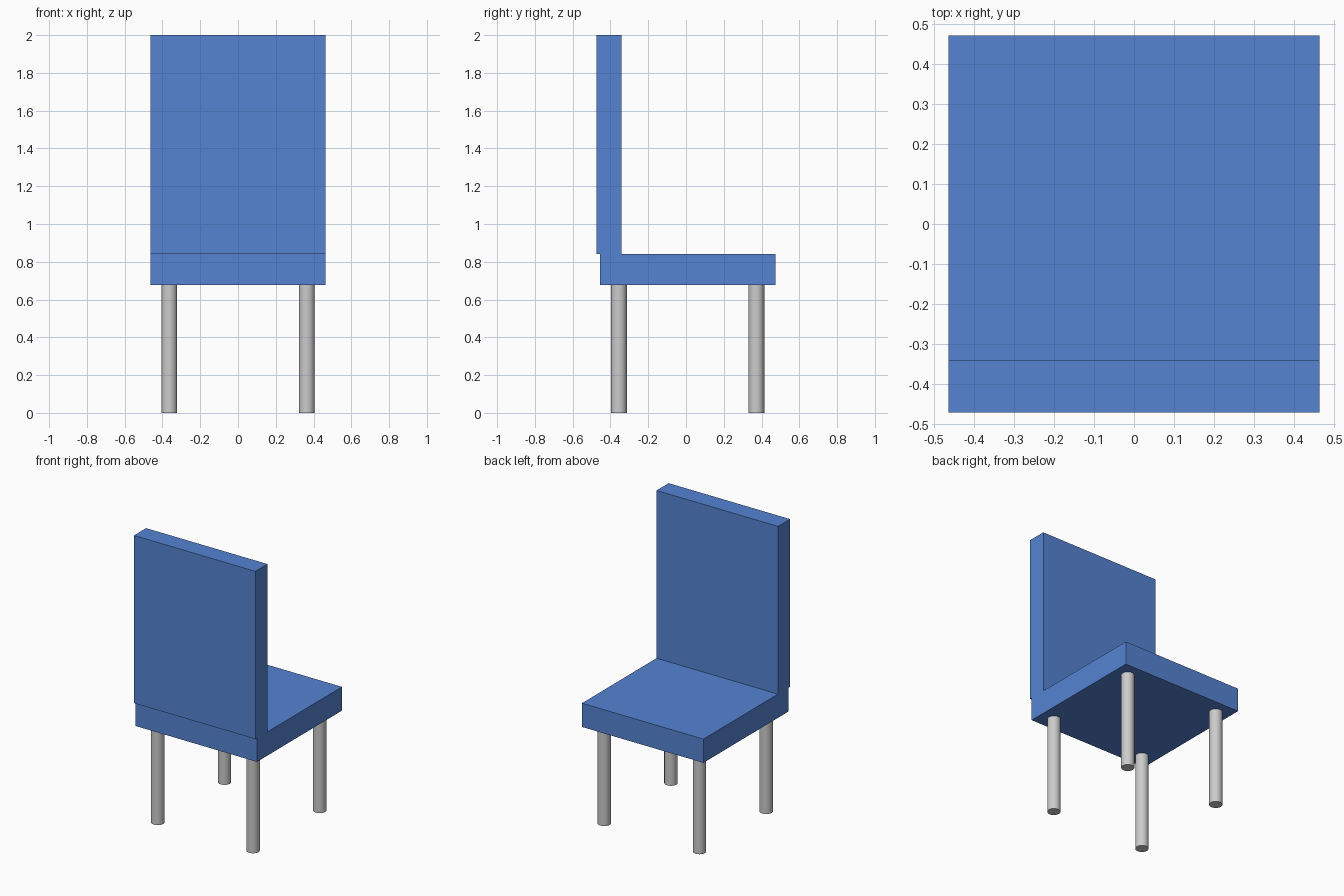
import bpy
import math

if "Cube" in bpy.data.objects:
    bpy.data.objects.remove(bpy.data.objects["Cube"])

BLUE = bpy.data.materials.new("blue_upholstery")
BLUE.diffuse_color = (0.09, 0.23, 0.65, 1)
BLUE.use_nodes = True
BLUE.node_tree.nodes["Principled BSDF"].inputs["Base Color"].default_value = BLUE.diffuse_color

HALF_W = 0.464          # half width of seat and backrest
SEAT_Y = 0.0085         # seat and legs share this centre
SEAT_Z0, SEAT_Z1 = 0.677, 0.841
LEG_OFFSET, LEG_R = 0.364, 0.042


def box(name, x, y, z):
    """Box between (min, max) pairs on each axis."""
    bpy.ops.mesh.primitive_cube_add(size=1, location=[sum(r) / 2 for r in (x, y, z)])
    ob = bpy.context.object
    ob.name = name
    ob.scale = [r[1] - r[0] for r in (x, y, z)]
    bpy.ops.object.transform_apply(location=False, rotation=False, scale=True)
    ob.data.materials.append(BLUE)
    return ob


# Cushion slabs
box("seat", (-HALF_W, HALF_W), (SEAT_Y - HALF_W, SEAT_Y + HALF_W), (SEAT_Z0, SEAT_Z1))
box("backrest", (-HALF_W, HALF_W), (-0.4725, -0.341), (SEAT_Z1, 2.0))

# Four round legs
for sy, end in ((-1, "front"), (1, "rear")):
    for sx, side in ((-1, "left"), (1, "right")):
        bpy.ops.mesh.primitive_cylinder_add(
            vertices=32, radius=LEG_R, depth=SEAT_Z0,
            location=(sx * LEG_OFFSET, SEAT_Y + sy * LEG_OFFSET, SEAT_Z0 / 2))
        bpy.context.object.name = f"{end}_{side}_leg"
        bpy.ops.object.shade_smooth_by_angle(angle=math.radians(30))
